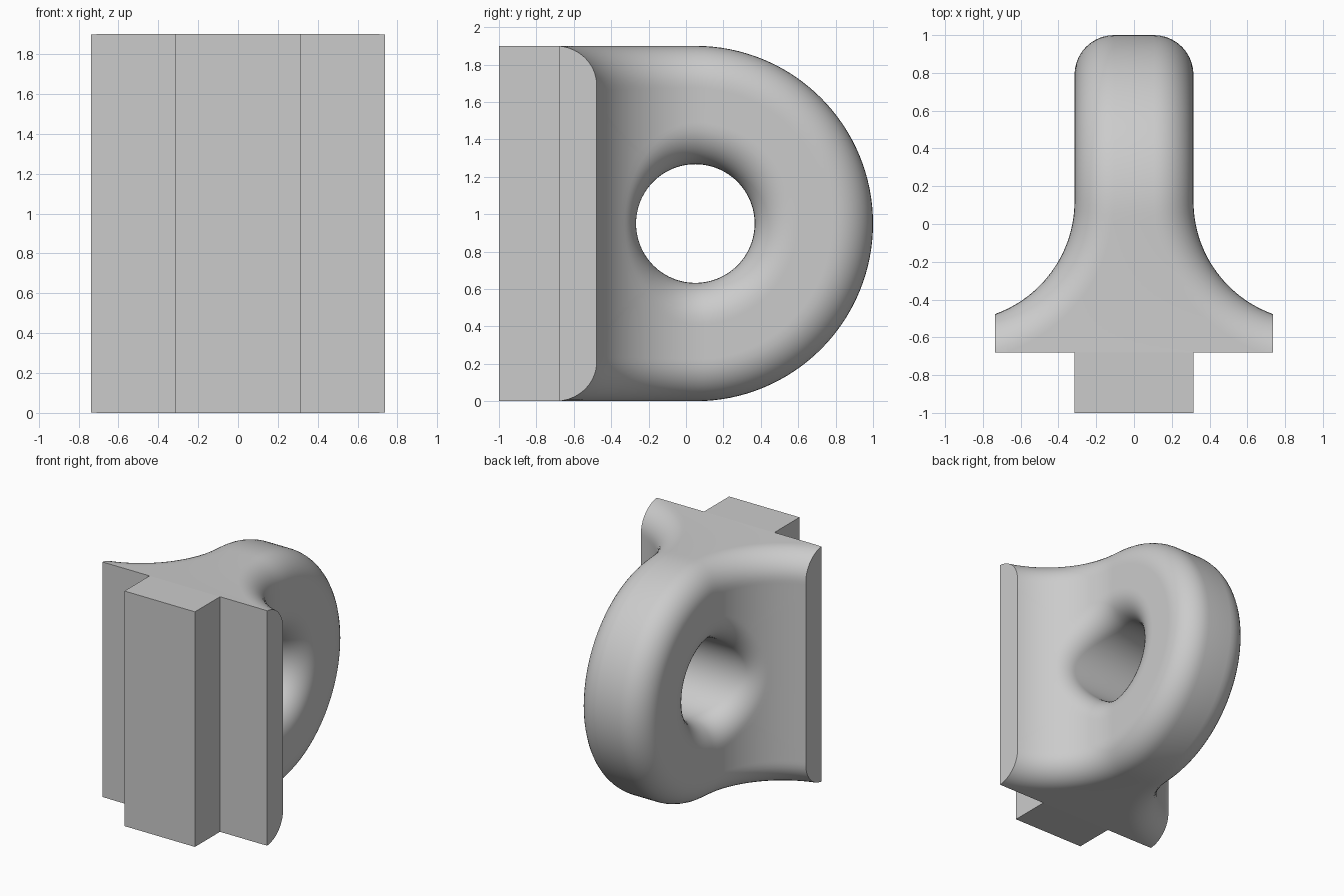
import bpy, bmesh
from math import sin, cos, asin, atan2, pi
from mathutils import Vector

old = bpy.data.objects.get("Cube")
if old:
    bpy.data.objects.remove(old, do_unlink=True)

# Main dimensions
HALF = 0.315            # half thickness of the eye plate and lug
WIDE = 0.737            # half width of the flange
MID, BIG = 0.95, 0.95   # centre height and outer radius
EYE_Y, EYE_R = 0.05, 0.317
FIL = 0.21              # edge rounding
FLARE_R, FLARE_Y = 0.634, 0.12
FLANGE_Y = -0.68
RHO = FLARE_R + FIL
FLARE_X = HALF + FLARE_R
STEPS = 10


def centre(t, z):
    """Rounding centre at distance t along the inset side, with side normal."""
    if t >= FLARE_Y:
        return Vector((HALF - FIL, t, z)), Vector((1, 0, 0))
    a = (FLARE_Y - t) / RHO
    n = Vector((cos(a), sin(a), 0))
    return Vector((FLARE_X, FLARE_Y, z)) - n * RHO, n


def along(y):
    """Distance along the inset side for a given y."""
    return y if y >= FLARE_Y else FLARE_Y - RHO * asin((FLARE_Y - y) / RHO)


def arc(c, start, end):
    """Rounded corner swept from one direction to another."""
    total = start.angle(end)
    side = (end - start * start.dot(end)).normalized()
    return [c + FIL * (start * cos(total * i / STEPS) + side * sin(total * i / STEPS))
            for i in range(STEPS + 1)]


def outline():
    """Inset D outline: (distance along side, height, outward direction)."""
    inner = BIG - FIL
    pts = []
    for i in range(65):
        a = -pi / 2 + pi * i / 64
        d = Vector((0, cos(a), sin(a)))
        pts.append((along(EYE_Y + inner * d.y), MID + inner * d.z, d))
    right = along(EYE_Y)
    left = FLARE_Y - RHO * (pi / 2 - asin((FLARE_X - 0.8) / RHO))
    for i in range(1, 33):
        pts.append((right + (left - right) * i / 32, MID + inner, Vector((0, 0, 1))))
    for i in range(25):
        pts.append((left, MID + inner - 2 * inner * i / 24, Vector((0, -1, 0))))
    for i in range(32):
        pts.append((left + (right - left) * i / 32, MID - inner, Vector((0, 0, -1))))
    return pts


def section(t, z, out):
    """Closed loop through the eye, over both sides and round the rim."""
    c, n = centre(t, z)
    a = atan2(z - MID, c.y - EYE_Y)
    radial = Vector((0, cos(a), sin(a)))
    eye_t = along(EYE_Y + (EYE_R + FIL) * radial.y)
    eye_z = MID + (EYE_R + FIL) * radial.z
    ec, en = centre(eye_t, eye_z)
    half = arc(ec, -radial, en)
    for i in range(1, 14):
        f = i / 14
        p, m = centre(eye_t + (t - eye_t) * f, eye_z + (z - eye_z) * f)
        half.append(p + m * FIL)
    half += arc(c, n, out)
    return half + [Vector((-p.x, p.y, p.z)) for p in reversed(half)]


# Flared eye plate with rounded rim and hole
bm = bmesh.new()
loops = [[bm.verts.new(p) for p in section(*o)] for o in outline()]
for k, a in enumerate(loops):
    b = loops[(k + 1) % len(loops)]
    for i in range(len(a)):
        j = (i + 1) % len(a)
        bm.faces.new((a[i], a[j], b[j], b[i]))
bmesh.ops.remove_doubles(bm, verts=bm.verts[:], dist=1e-5)


def trim(co, no):
    """Cut off the outside of a plane and cap the opening."""
    cut = bmesh.ops.bisect_plane(bm, geom=bm.verts[:] + bm.edges[:] + bm.faces[:],
                                 dist=1e-5, plane_co=co, plane_no=no, clear_outer=True)
    edges = [e for e in cut["geom_cut"]
             if isinstance(e, bmesh.types.BMEdge) and e.is_boundary]
    bmesh.ops.edgeloop_fill(bm, edges=edges)


# Flat ends and flat front of the flange
trim((WIDE, 0, 0), (1, 0, 0))
trim((-WIDE, 0, 0), (-1, 0, 0))
trim((0, FLANGE_Y, 0), (0, -1, 0))
bmesh.ops.recalc_face_normals(bm, faces=bm.faces[:])


def front_faces():
    return [f for f in bm.faces if all(abs(v.co.y - FLANGE_Y) < 1e-4 for v in f.verts)]


# Lug pushed forward from the middle of the flange
for s in (-1, 1):
    faces = front_faces()
    edges = list({e for f in faces for e in f.edges})
    verts = list({v for f in faces for v in f.verts})
    bmesh.ops.bisect_plane(bm, geom=verts + edges + faces, dist=1e-5,
                           plane_co=(s * HALF, 0, 0), plane_no=(1, 0, 0))
middle = [f for f in front_faces() if abs(f.calc_center_median().x) < HALF * 0.9]
ext = bmesh.ops.extrude_face_region(bm, geom=middle)
bmesh.ops.delete(bm, geom=[f for f in middle if f.is_valid], context="FACES_ONLY")
for v in ext["geom"]:
    if isinstance(v, bmesh.types.BMVert):
        v.co.y = -1
bmesh.ops.recalc_face_normals(bm, faces=bm.faces[:])

mesh = bpy.data.meshes.new("eye_bracket")
bm.to_mesh(mesh)
bm.free()
bracket = bpy.data.objects.new("eye_bracket", mesh)
bpy.context.collection.objects.link(bracket)

# Plain grey finish
grey = bpy.data.materials.new("plain_grey")
grey.use_nodes = True
colour = (0.6, 0.6, 0.6, 1)
grey.diffuse_color = colour
grey.node_tree.nodes["Principled BSDF"].inputs["Base Color"].default_value = colour
mesh.materials.append(grey)

bpy.context.view_layer.objects.active = bracket
bracket.select_set(True)
bpy.ops.object.shade_smooth_by_angle(angle=0.6)
